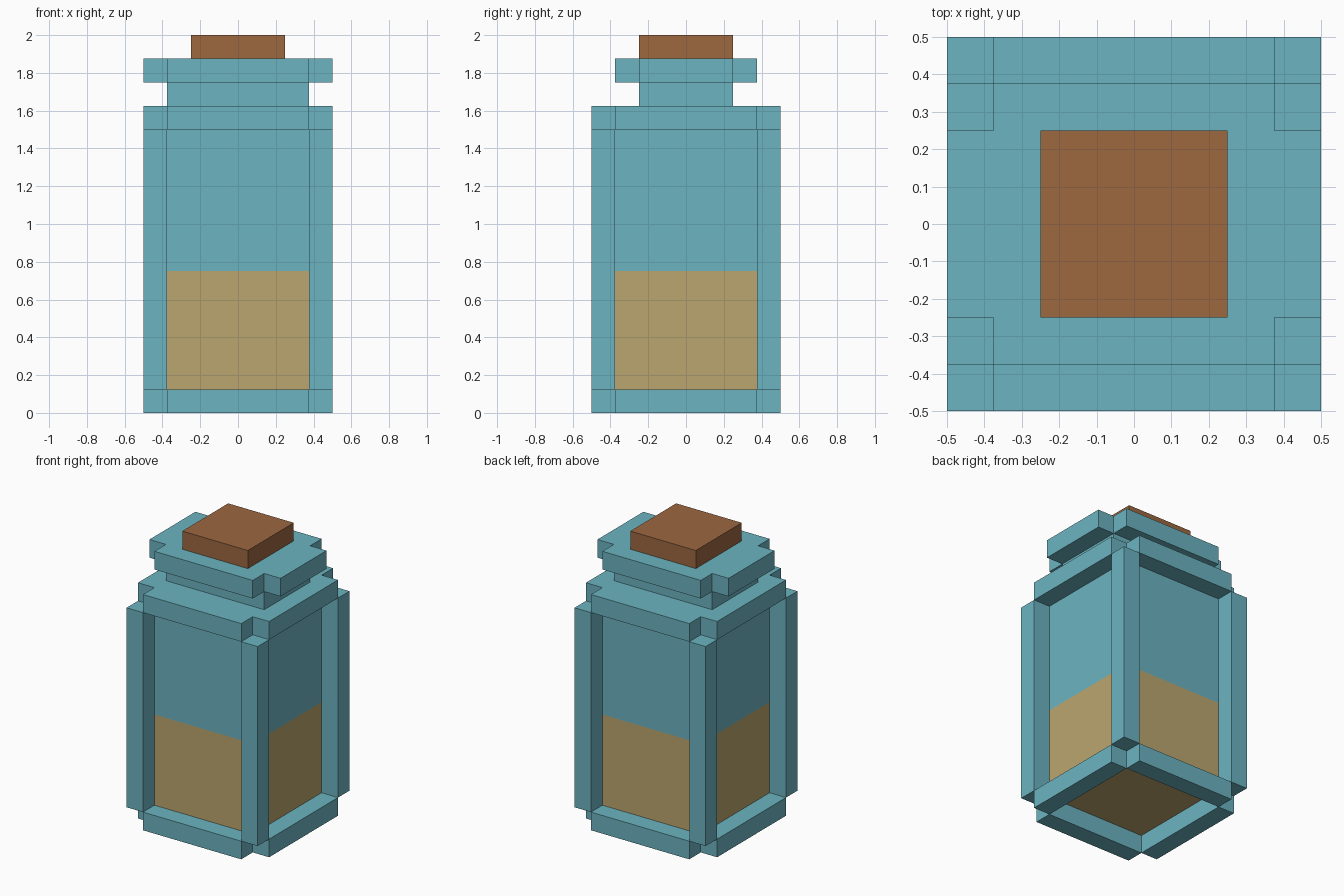
import bpy
import bmesh

cube = bpy.data.objects.get("Cube")
if cube:
    bpy.data.objects.remove(cube, do_unlink=True)


def make_material(name, rgb):
    mat = bpy.data.materials.new(name)
    mat.use_nodes = True
    mat.diffuse_color = (*rgb, 1)
    bsdf = next(n for n in mat.node_tree.nodes if n.type == 'BSDF_PRINCIPLED')
    bsdf.inputs["Base Color"].default_value = (*rgb, 1)
    return mat


GLASS = make_material("teal glass", (0.150, 0.456, 0.527))
SAND = make_material("tan sand", (0.497, 0.381, 0.156))
CORK = make_material("brown cork", (0.332, 0.138, 0.051))


def prism(name, outline, z0, z1, mat):
    """Extrude a flat counter-clockwise outline from z0 up to z1."""
    bm = bmesh.new()
    base = bm.faces.new([bm.verts.new((x, y, z0)) for x, y in outline])
    top = bmesh.ops.extrude_face_region(bm, geom=[base], use_keep_orig=True)
    verts = [g for g in top["geom"] if isinstance(g, bmesh.types.BMVert)]
    bmesh.ops.translate(bm, verts=verts, vec=(0, 0, z1 - z0))
    bmesh.ops.recalc_face_normals(bm, faces=bm.faces)
    mesh = bpy.data.meshes.new(name)
    bm.to_mesh(mesh)
    bm.free()
    mesh.materials.append(mat)
    obj = bpy.data.objects.new(name, mesh)
    bpy.context.collection.objects.link(obj)
    return obj


def box(name, x0, x1, y0, y1, z0, z1, mat):
    return prism(name, [(x0, y0), (x1, y0), (x1, y1), (x0, y1)], z0, z1, mat)


def cross(x_out, y_out, x_in, y_in):
    """Rectangle outline with a square notch cut from every corner."""
    quarter = [(x_out, y_in), (x_in, y_in), (x_in, y_out)]
    left = quarter + [(-x, y) for x, y in reversed(quarter)]
    return left + [(-x, -y) for x, y in left]


U = 0.125          # thickness of every bar and slab
IN, OUT = 3 * U, 4 * U

# Body: sand below, empty glass above
box("sand_fill", -IN, IN, -IN, IN, U, 0.75, SAND)
box("glass_body", -IN, IN, -IN, IN, 0.75, 1.5, GLASS)

# Corner posts and the open ring of base bars
for side, s in (("left", 1), ("right", -1)):
    xs = sorted((s * IN, s * OUT))
    box(f"base_bar_{side}", *xs, -IN, IN, 0, U, GLASS)
    for end, t in (("front", -1), ("back", 1)):
        ys = sorted((t * IN, t * OUT))
        box(f"corner_post_{end}_{side}", *xs, *ys, U, 1.5, GLASS)
for end, t in (("front", -1), ("back", 1)):
    box(f"base_bar_{end}", -IN, IN, *sorted((t * IN, t * OUT)), 0, U, GLASS)

# Shoulder, neck, lip and stopper
prism("shoulder", cross(OUT, OUT, IN, IN), 1.5, 1.625, GLASS)
box("neck", -IN, IN, -2 * U, 2 * U, 1.625, 1.75, GLASS)
prism("lip", cross(OUT, IN, IN, 2 * U), 1.75, 1.875, GLASS)
box("cork_stopper", -2 * U, 2 * U, -2 * U, 2 * U, 1.875, 2.0, CORK)
